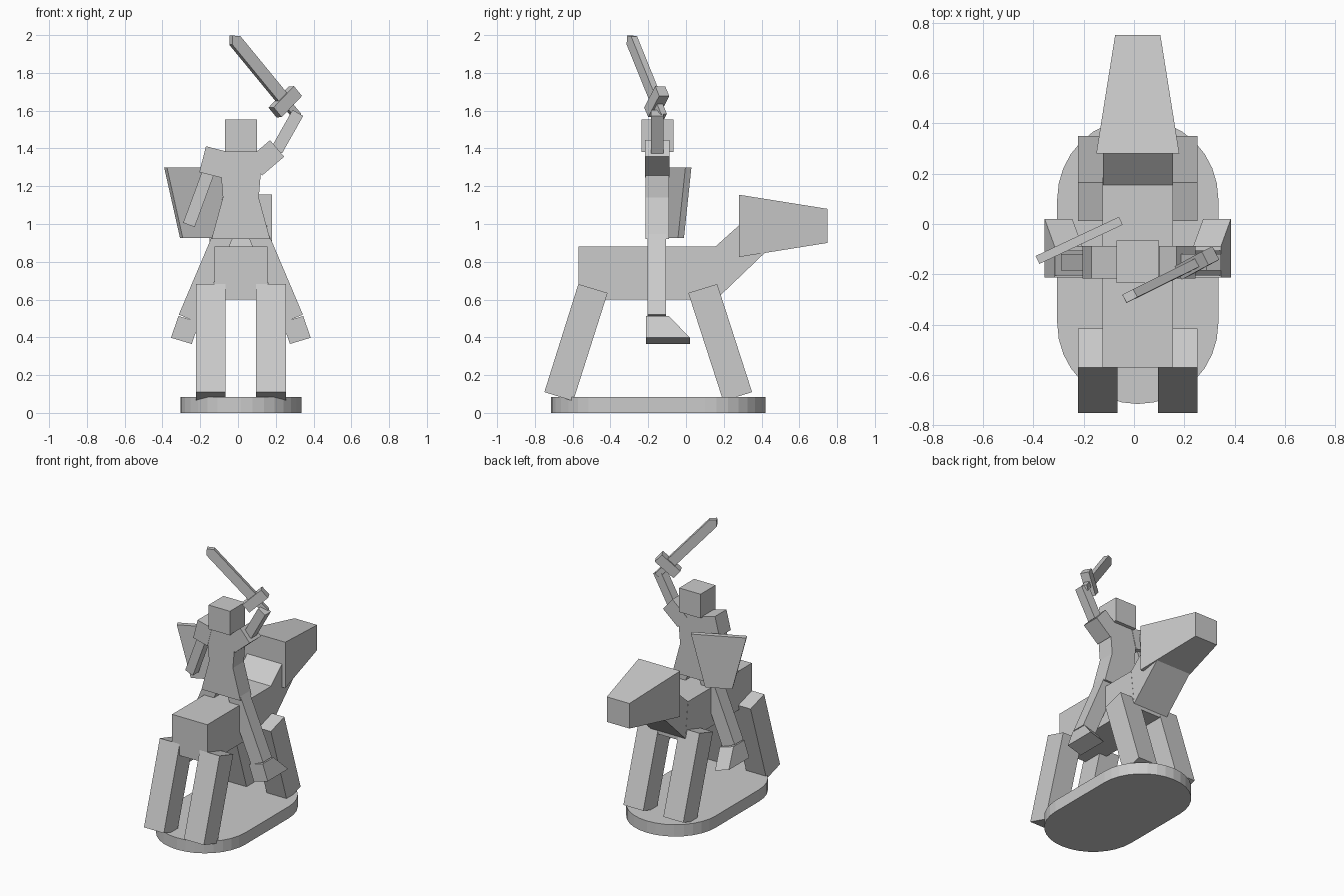
import bpy, bmesh, math
from mathutils import Vector

if "Cube" in bpy.data.objects:
    bpy.data.objects.remove(bpy.data.objects["Cube"])

CX = 0.015  # symmetry plane of horse and rider


def loft(name, a, b):
    """Solid between two matching point loops."""
    bm = bmesh.new()
    va = [bm.verts.new(p) for p in a]
    vb = [bm.verts.new(p) for p in b]
    bm.faces.new(va)
    bm.faces.new(vb)
    n = len(va)
    for i in range(n):
        j = (i + 1) % n
        bm.faces.new((va[i], va[j], vb[j], vb[i]))
    bmesh.ops.recalc_face_normals(bm, faces=bm.faces)
    me = bpy.data.meshes.new(name)
    bm.to_mesh(me)
    bm.free()
    ob = bpy.data.objects.new(name, me)
    bpy.context.collection.objects.link(ob)
    return ob


def side_prism(name, yz, x0, x1):
    return loft(name, [(x0, y, z) for y, z in yz], [(x1, y, z) for y, z in yz])


def front_prism(name, xz, y0, y1):
    return loft(name, [(x, y0, z) for x, z in xz], [(x, y1, z) for x, z in xz])


def bar(name, p, q, w, y0, y1):
    """Box running from p to q in the xz plane, w wide."""
    p, q = Vector(p), Vector(q)
    d = (q - p).normalized()
    n = Vector((-d.y, d.x)) * w / 2
    return front_prism(name, [p + n, q + n, q - n, p - n], y0, y1)


def rect_y(x0, x1, y, z0, z1):
    return [(x0, y, z0), (x1, y, z0), (x1, y, z1), (x0, y, z1)]


# Rounded base plate
R = 0.32
outline = []
for cy, start in ((0.10, 0), (-0.395, math.pi)):
    for i in range(17):
        t = start + math.pi * i / 16
        outline.append((CX + R * math.cos(t), cy + R * math.sin(t)))
loft("base", [(x, y, 0) for x, y in outline], [(x, y, 0.085) for x, y in outline])

# Horse body, neck and head
side_prism("horse_body", [(-0.57, 0.60), (0.185, 0.60), (0.185, 0.63), (0.155, 0.88), (-0.57, 0.88)],
           CX - 0.14, CX + 0.14)
side_prism("horse_neck", [(0.155, 0.88), (0.185, 0.625), (0.42, 0.85), (0.30, 1.01)],
           CX - 0.139, CX + 0.139)
loft("horse_head", rect_y(CX - 0.165, CX + 0.165, 0.28, 0.825, 1.155),
     rect_y(CX - 0.09, CX + 0.09, 0.75, 0.90, 1.08))

for s, side in ((-1, "left"), (1, "right")):
    # Horse legs
    xa, xb = CX + s * 0.08, CX + s * 0.238
    side_prism("horse_front_leg_" + side,
               [(0.012, 0.635), (0.165, 0.682), (0.35, 0.11), (0.197, 0.063)], xa, xb)
    side_prism("horse_back_leg_" + side,
               [(-0.57, 0.682), (-0.415, 0.635), (-0.597, 0.063), (-0.75, 0.11)], xa, xb)
    # Rider legs and wedge feet
    bar("rider_leg_" + side, (CX + s * 0.085, 0.96), (CX + s * 0.28, 0.50), 0.105, -0.205, -0.105)
    foot = [(0.26, 0.365), (0.37, 0.398), (0.33, 0.513), (0.22, 0.48)]
    loft("rider_foot_" + side,
         [(CX + s * x, -0.212, z) for x, z in foot],
         [(CX + s * x, y, z) for (x, z), y in zip(foot, (0.02, 0.02, -0.09, -0.09))])

# Rider torso and head
front_prism("rider_torso", [(CX + x, z) for x, z in
            [(-0.155, 0.92), (0.155, 0.92), (0.095, 1.14), (0.115, 1.385), (-0.115, 1.385), (-0.095, 1.14)]],
            -0.215, -0.09)
loft("rider_head", rect_y(CX - 0.085, CX + 0.085, -0.235, 1.38, 1.553),
     rect_y(CX - 0.085, CX + 0.085, -0.065, 1.38, 1.553))

# Arms: one raised, one hanging behind the shield
bar("raised_upper_arm", (0.09, 1.30), (0.207, 1.40), 0.115, -0.217, -0.087)
bar("raised_forearm", (0.205, 1.39), (0.317, 1.588), 0.065, -0.185, -0.12)
bar("lowered_upper_arm", (-0.113, 1.397), (-0.148, 1.26), 0.117, -0.217, -0.087)
bar("lowered_forearm", (-0.155, 1.28), (-0.26, 0.995), 0.065, -0.185, -0.12)

# Shield, tapering downwards and turned outwards
u = Vector((0.905, 0.425, 0))
n = Vector((-0.425, 0.905, 0)) * 0.0175
c = Vector((-0.218, -0.065, 0))
shape = [(-0.183, 1.30), (0.183, 1.30), (0.09, 0.925), (-0.09, 0.925)]
pts = [c + u * a + Vector((0, 0, z)) for a, z in shape]
loft("shield", [p - n for p in pts], [p + n for p in pts])

# Sword: d runs along the blade, g along the guard
o = Vector((0.25, -0.155, 1.647))
d = (Vector((-0.04, -0.298, 2.0)) - o).normalized()
g = Vector((0.65, 0.355, 0.68))
g = (g - d * g.dot(d)).normalized()
t = d.cross(g)


def sword_part(name, profile, thick):
    ps = [o + g * a + d * b for a, b in profile]
    loft(name, [p - t * thick / 2 for p in ps], [p + t * thick / 2 for p in ps])


sword_part("sword_guard", [(-0.083, -0.035), (0.083, -0.035), (0.083, 0.035), (-0.083, 0.035)], 0.06)
sword_part("sword_grip", [(-0.02, -0.105), (0.02, -0.105), (0.02, 0), (-0.02, 0)], 0.035)
sword_part("sword_blade", [(-0.033, 0), (0.033, 0), (0.033, 0.44), (0, 0.475), (-0.033, 0.44)], 0.036)
